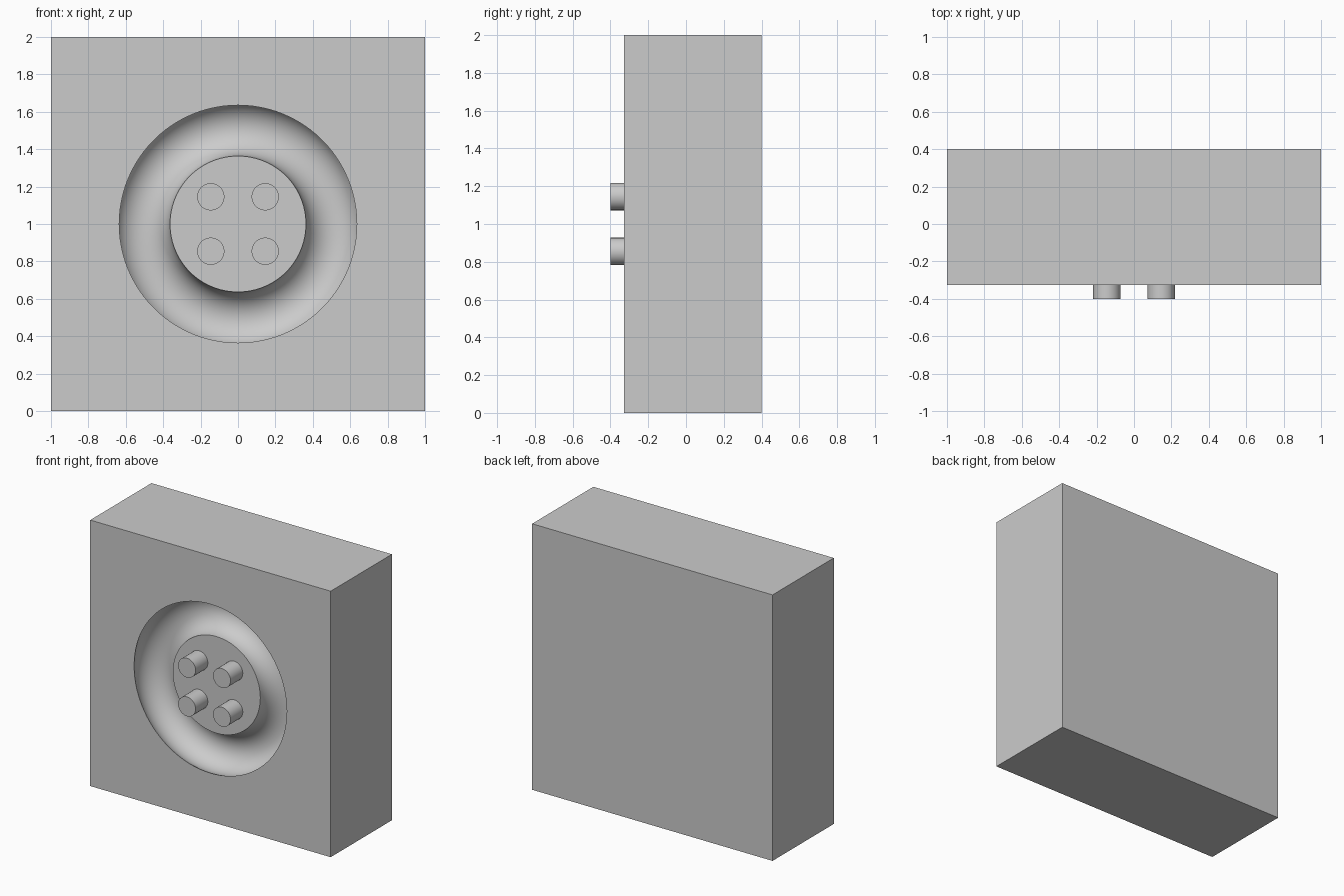
import bpy, bmesh, math
from mathutils import Matrix, Vector

cube = bpy.data.objects.get("Cube")
if cube:
    bpy.data.objects.remove(cube, do_unlink=True)

U = 2 / 27.5            # pin radius, the module of the design
FRONT = 0.4 - 10 * U    # y of the block's front face
FLOOR = FRONT + U       # y of the recessed disc

grey = bpy.data.materials.new("light grey")
grey.use_nodes = True
grey.diffuse_color = (0.6, 0.6, 0.6, 1)
grey.node_tree.nodes["Principled BSDF"].inputs["Base Color"].default_value = grey.diffuse_color


def make_object(name, bm):
    mesh = bpy.data.meshes.new(name)
    bmesh.ops.recalc_face_normals(bm, faces=bm.faces)
    bm.to_mesh(mesh)
    bm.free()
    mesh.materials.append(grey)
    obj = bpy.data.objects.new(name, mesh)
    bpy.context.collection.objects.link(obj)
    return obj


def select(obj):
    bpy.ops.object.select_all(action='DESELECT')
    obj.select_set(True)
    bpy.context.view_layer.objects.active = obj


# Square block
bm = bmesh.new()
bmesh.ops.create_cube(bm, size=1)
bmesh.ops.transform(bm, verts=bm.verts, matrix=Matrix.Translation((0, 0.4 - 5 * U, 1))
                    @ Matrix.Diagonal((2, 10 * U, 2, 1)))
block = make_object("block", bm)

# Ring groove with a recessed disc in the middle, turned from one profile
steps = 36
profile = [(0, FLOOR)]
for i in range(steps + 1):
    a = math.pi - 1.5 * math.pi * i / steps
    profile.append(((7 + 2 * math.cos(a)) * U, FLOOR + 2 * U * math.sin(a)))
profile.append((0, FLOOR - 2 * U))

bm = bmesh.new()
verts = [bm.verts.new((r, y, 1)) for r, y in profile]
edges = [bm.edges.new(pair) for pair in zip(verts, verts[1:])]
bmesh.ops.spin(bm, geom=verts + edges, cent=(0, 0, 1), axis=(0, 1, 0),
               angle=2 * math.pi, steps=96, use_duplicate=False)
bmesh.ops.remove_doubles(bm, verts=bm.verts, dist=1e-5)
cutter = make_object("recess_cutter", bm)
cutter.hide_render = True

cut = block.modifiers.new("recess", 'BOOLEAN')
cut.operation = 'DIFFERENCE'
cut.solver = 'EXACT'
cut.object = cutter
select(block)
bpy.ops.object.modifier_apply(modifier=cut.name)
bpy.data.objects.remove(cutter, do_unlink=True)
select(block)
bpy.ops.object.shade_smooth_by_angle(angle=math.radians(25))

# Four round pins standing on the disc
for side, sx in (("right", -1), ("left", 1)):
    for level, sz in (("lower", -1), ("upper", 1)):
        bm = bmesh.new()
        centre = Vector((sx * 2 * U, FLOOR - U, 1 + sz * 2 * U))
        bmesh.ops.create_cone(bm, cap_ends=True, segments=48, radius1=U, radius2=U, depth=2 * U,
                              matrix=Matrix.Translation(centre) @ Matrix.Rotation(math.pi / 2, 4, 'X'))
        pin = make_object(f"{level}_{side}_pin", bm)
        select(pin)
        bpy.ops.object.shade_smooth_by_angle(angle=math.radians(30))
